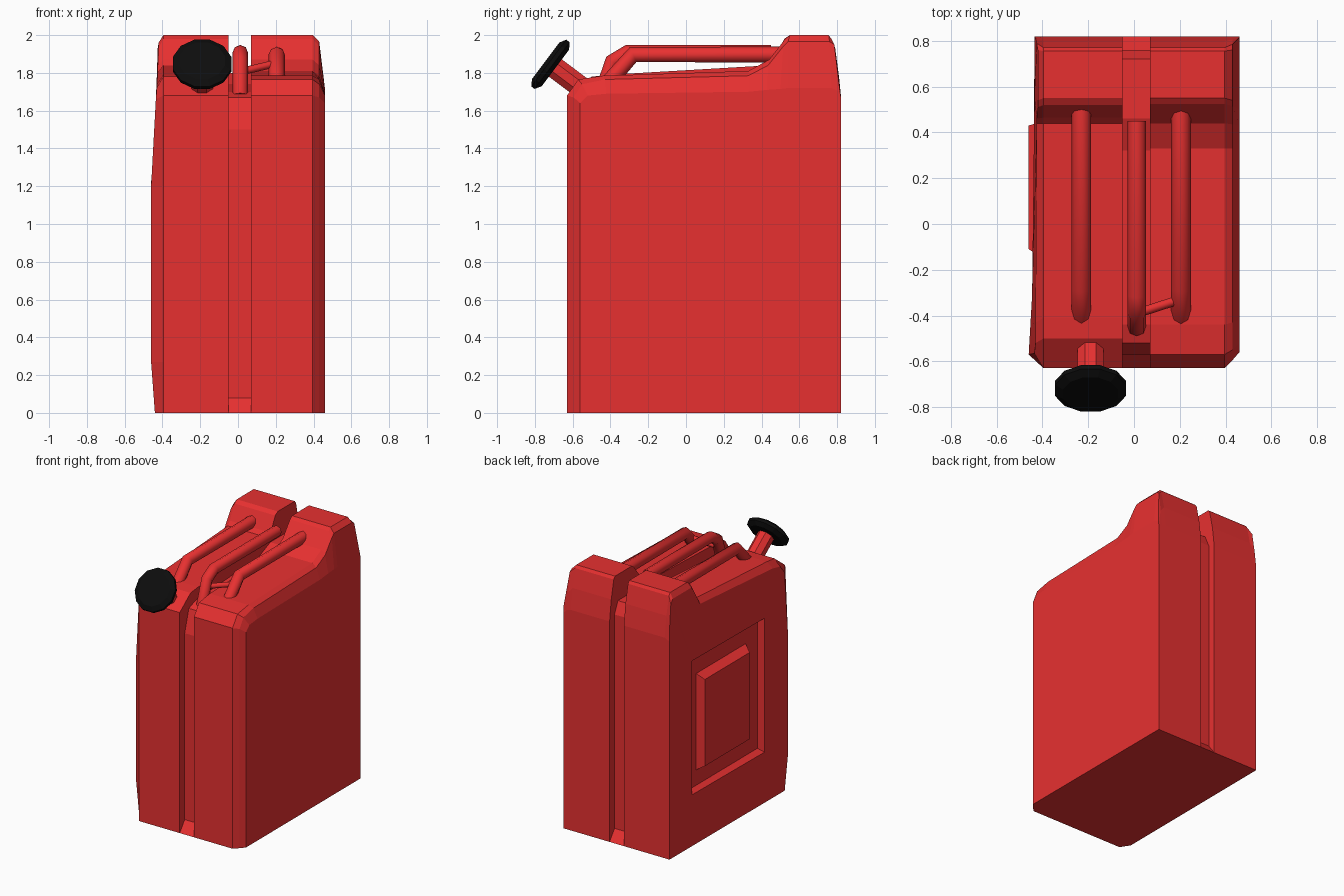
import bpy, bmesh, math
from mathutils import Vector

if "Cube" in bpy.data.objects:
    bpy.data.objects.remove(bpy.data.objects["Cube"])


def mat(name, col):
    m = bpy.data.materials.new(name)
    m.diffuse_color = col
    m.use_nodes = True
    m.node_tree.nodes["Principled BSDF"].inputs["Base Color"].default_value = m.diffuse_color
    return m


RED = mat("red_paint", (0.80, 0.03, 0.03, 1))
BLACK = mat("black_plastic", (0.004, 0.004, 0.004, 1))


def finish(name, bm, material=RED):
    bmesh.ops.recalc_face_normals(bm, faces=bm.faces)
    me = bpy.data.meshes.new(name)
    bm.to_mesh(me)
    bm.free()
    ob = bpy.data.objects.new(name, me)
    bpy.context.collection.objects.link(ob)
    me.materials.append(material)
    return ob


def loft(bm, sections, cap_end=True):
    """Skin equal-length point rings; returns the last ring."""
    rings = [[bm.verts.new(p) for p in s] for s in sections]
    n = len(rings[0])
    for a, b in zip(rings, rings[1:]):
        for i in range(n):
            j = (i + 1) % n
            bm.faces.new((a[i], a[j], b[j], b[i]))
    bm.faces.new(rings[0])
    if cap_end:
        bm.faces.new(rings[-1])
    return rings[-1]


def at_x(x, yz):
    return [(x, y, z) for y, z in yz]


# right half: side profile narrowing toward the outer face
P = [(-.63, 0), (.82, 0), (.82, 1.68), (.80, 1.84), (.77, 1.98), (.755, 2), (.55, 2),
     (.525, 1.98), (.44, 1.87), (.33, 1.81), (-.44, 1.785), (-.57, 1.765), (-.63, 1.68)]
M = [(-.595, 0), (.82, 0), (.82, 1.67), (.805, 1.80), (.785, 1.95), (.76, 1.965), (.54, 1.965),
     (.515, 1.94), (.435, 1.84), (.33, 1.785), (-.43, 1.765), (-.55, 1.74), (-.595, 1.67)]
Q = [(-.56, 0), (.82, 0), (.82, 1.64), (.82, 1.67), (.815, 1.70), (.77, 1.72), (.54, 1.72),
     (.50, 1.715), (.43, 1.71), (.33, 1.70), (-.42, 1.69), (-.52, 1.68), (-.56, 1.64)]
bm = bmesh.new()
loft(bm, [at_x(.07, P), at_x(.395, P), at_x(.43, M), at_x(.46, Q)])
finish("right_half", bm)

# left half: same idea, with a sunken panel in the outer face
P = [(-.63, 0), (.82, 0), (.82, 1.68), (.80, 1.84), (.77, 1.98), (.755, 2), (.55, 2),
     (.52, 1.98), (.465, 1.87), (.44, 1.84), (-.41, 1.79), (-.50, 1.78), (-.63, 1.68),
     (-.63, 1.2), (-.63, .27)]
Q = [(-.44, -.56, 0), (-.435, .82, 0), (-.435, .82, 1.66), (-.43, .81, 1.78), (-.425, .79, 1.93),
     (-.42, .76, 1.96), (-.42, .54, 1.96), (-.42, .51, 1.93), (-.425, .46, 1.84),
     (-.425, .44, 1.80), (-.43, -.43, 1.74), (-.43, -.52, 1.72), (-.435, -.565, 1.66),
     (-.46, -.57, 1.2), (-.46, -.57, .27)]
corner_of = [0, 1] + [2] * 8 + [3] * 4 + [0]
bm = bmesh.new()
ring = loft(bm, [at_x(-.05, P), at_x(-.395, P), Q], cap_end=False)
yz = [(-.31, .39), (.55, .39), (.55, 1.41), (-.31, 1.41)]
rim = [bm.verts.new((-.445 if y < 0 else -.435, y, z)) for y, z in yz]
floor = [bm.verts.new((-.40, y * .95 + .006, z * .95 + .045)) for y, z in yz]
for i in range(len(ring)):
    j = (i + 1) % len(ring)
    a, b = rim[corner_of[i]], rim[corner_of[j]]
    bm.faces.new((ring[i], ring[j], a) if a is b else (ring[i], ring[j], b, a))
for i in range(4):
    j = (i + 1) % 4
    bm.faces.new((rim[i], rim[j], floor[j], floor[i]))
bm.faces.new(floor)
finish("left_half", bm)

# raised plate inside the sunken panel
bm = bmesh.new()
loft(bm, [at_x(-.395, [(-.15, .53), (.45, .53), (.45, 1.27), (-.15, 1.27)]),
          at_x(-.46, [(-.11, .57), (.43, .57), (.43, 1.23), (-.11, 1.23)])])
finish("side_plate", bm)

# recessed seam core between the halves
C = [(-.63, 0), (.82, 0), (.76, .08), (.76, 1.71), (.72, 1.80), (.46, 1.80), (.32, 1.74),
     (-.44, 1.70), (-.52, 1.67), (-.57, 1.50), (-.57, .08)]
bm = bmesh.new()
loft(bm, [at_x(-.06, C), at_x(.08, C)])
finish("seam_core", bm)


# carrying handles
def tube(name, pts, r):
    cu = bpy.data.curves.new(name, 'CURVE')
    cu.dimensions = '3D'
    cu.bevel_depth = r
    cu.bevel_resolution = 2
    cu.use_fill_caps = True
    sp = cu.splines.new('POLY')
    sp.points.add(len(pts) - 1)
    for p, c in zip(sp.points, pts):
        p.co = (*c, 1)
    cu.materials.append(RED)
    ob = bpy.data.objects.new(name, cu)
    bpy.context.collection.objects.link(ob)


for side, x in (("left", -.23), ("right", .205)):
    tube(side + "_handle", [(x, .54, 1.897), (x, -.28, 1.897), (x, -.41, 1.75)], .043)
tube("centre_handle", [(.012, .45, 1.907), (.012, -.31, 1.907), (.012, -.39, 1.86),
                       (.012, -.45, 1.68)], .041)
tube("handle_brace", [(.03, -.385, 1.81), (.2, -.33, 1.85)], .02)


# spout and cap, revolved around a tilted axis
def turned(name, base, rings, sides, material):
    axis = Vector((0, -.80, .60))
    u, v = Vector((1, 0, 0)), Vector((0, .60, .80))
    bm = bmesh.new()
    loft(bm, [[base + axis * h + (u * math.cos(a) + v * math.sin(a)) * r
               for a in (2 * math.pi * (k + .5) / sides for k in range(sides))]
              for r, h in rings])
    finish(name, bm, material)


centre = Vector((-.19, -.717, 1.845))
turned("spout", centre, [(.062, -.24), (.062, 0)], 8, RED)
turned("cap", centre, [(.125, -.032), (.16, -.01), (.16, .012), (.125, .032)], 12, BLACK)
